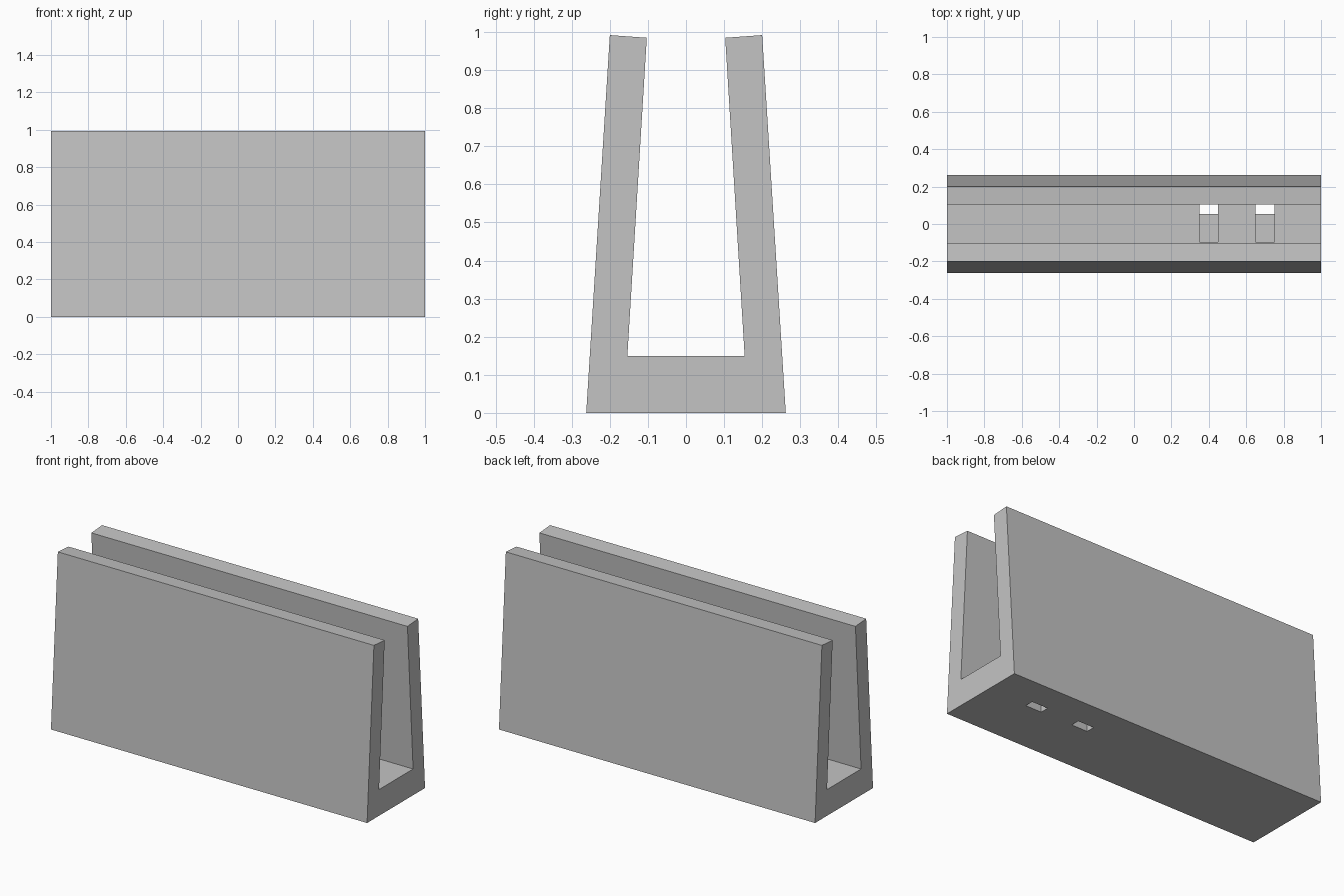
import bpy
import bmesh

cube = bpy.data.objects.get("Cube")
if cube:
    bpy.data.objects.remove(cube, do_unlink=True)

grey = bpy.data.materials.new("plain_grey")
grey.use_nodes = True
colour = (0.55, 0.55, 0.55, 1)
grey.diffuse_color = colour
grey.node_tree.nodes["Principled BSDF"].inputs["Base Color"].default_value = colour


def prism(name, profile, x0, x1):
    """Extrude a (y, z) outline along x from x0 to x1."""
    bm = bmesh.new()
    face = bm.faces.new([bm.verts.new((x0, y, z)) for y, z in profile])
    grown = bmesh.ops.extrude_face_region(bm, geom=[face])["geom"]
    moved = [v for v in grown if isinstance(v, bmesh.types.BMVert)]
    bmesh.ops.translate(bm, verts=moved, vec=(x1 - x0, 0, 0))
    bmesh.ops.recalc_face_normals(bm, faces=bm.faces)
    mesh = bpy.data.meshes.new(name)
    bm.to_mesh(mesh)
    bm.free()
    mesh.materials.append(grey)
    obj = bpy.data.objects.new(name, mesh)
    bpy.context.collection.objects.link(obj)
    return obj


# U-shaped holder with inward leaning walls, mirrored about y = 0
half = [(0.262, 0), (0.2, 0.992), (0.103, 0.985), (0.154, 0.15)]
outline = half + [(-y, z) for y, z in reversed(half)]
holder = prism("slot_holder", outline, -1, 1)

# Stepped floor slots: a wide recess above a narrow through hole
step = [(-0.097, 0.2), (-0.097, 0.075), (0.053, 0.075),
        (0.053, -0.05), (0.103, -0.05), (0.103, 0.2)]
for x in (0.4, 0.7):
    cutter = prism("slot_cutter", step, x - 0.05, x + 0.05)
    cutter.hide_render = True
    cut = holder.modifiers.new("floor_slot", 'BOOLEAN')
    cut.operation = 'DIFFERENCE'
    cut.solver = 'EXACT'
    cut.object = cutter
    bpy.context.view_layer.objects.active = holder
    bpy.ops.object.modifier_apply(modifier=cut.name)
    bpy.data.objects.remove(cutter, do_unlink=True)
